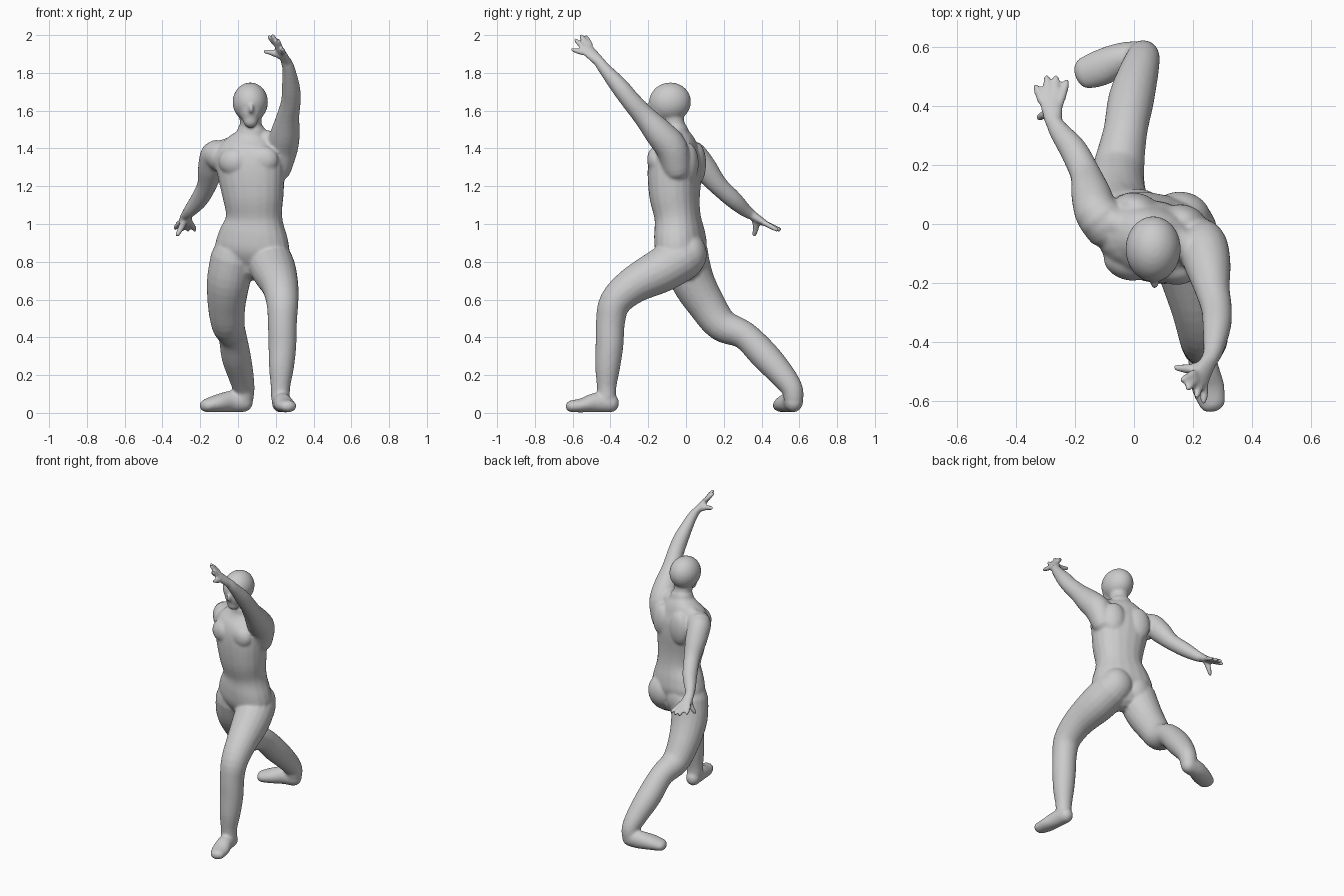
import bpy, bmesh
from math import sin, cos, pi
from mathutils import Vector, Matrix

bm = bmesh.new()
N = 20


def spline(rows, steps=4):
    """Catmull-Rom through rows of (x, y, z, side radius, up radius)."""
    p = [Vector(r) for r in rows]
    out = []
    for i in range(len(p) - 1):
        a, b, c, d = p[max(i - 1, 0)], p[i], p[i + 1], p[min(i + 2, len(p) - 1)]
        for k in range(steps):
            t = k / steps
            out.append(0.5 * (2 * b + (c - a) * t + (2 * a - 5 * b + 4 * c - d) * t * t
                              + (3 * b - a - 3 * c + d) * t ** 3))
    return out + [p[-1]]


def loft(rows, up=(1, 0, 0), power=1.0):
    """Closed, round-ended tube with elliptical sections."""
    rows = [r if len(r) == 5 else (*r, r[3]) for r in rows]
    pts = spline(rows)
    pos = [Vector(p[:3]) for p in pts]
    tan = [(pos[min(i + 1, len(pos) - 1)] - pos[max(i - 1, 0)]).normalized() for i in range(len(pos))]
    secs = [(c, t, p[3], p[4]) for c, t, p in zip(pos, tan, pts)]
    caps = [(sin(a), cos(a)) for a in (0.45, 0.9, 1.3)]
    c, t, r, s = secs[0]
    head = [(c - t * min(r, s) * e, t, r * f, s * f) for e, f in reversed(caps)]
    c, t, r, s = secs[-1]
    tail = [(c + t * min(r, s) * e, t, r * f, s * f) for e, f in caps]
    rings = []
    for c, t, r, s in head + secs + tail:
        side = t.cross(Vector(up)).normalized()
        u = side.cross(t)
        ring = []
        for k in range(N):
            x, y = cos(2 * pi * k / N), sin(2 * pi * k / N)
            x, y = [abs(v) ** power * (1 if v > 0 else -1) for v in (x, y)]
            ring.append(bm.verts.new(c + side * r * x + u * s * y))
        rings.append(ring)
    for a, b in zip(rings, rings[1:]):
        for k in range(N):
            bm.faces.new((a[k], a[k - 1], b[k - 1], b[k]))
    bm.faces.new(rings[0])
    bm.faces.new(rings[-1][::-1])


def ball(c, r, yaw=0.0, pitch=0.0):
    m = (Matrix.Translation(c) @ Matrix.Rotation(yaw, 4, 'Z')
         @ Matrix.Rotation(pitch, 4, 'X') @ Matrix.Diagonal((*r, 1)))
    bmesh.ops.create_uvsphere(bm, u_segments=24, v_segments=16, radius=1, matrix=m)


def hand(wrist, knuckle, spread, normal, tips, thumb):
    w, k, s = Vector(wrist), Vector(knuckle), Vector(spread)
    m = w.lerp(k, 0.5)
    loft([(*w, .03, .026), (*m, .036, .022), (*k, .042, .017)], normal)
    for i, tip in enumerate(tips):
        base, tip = k + s * (i - 1.5) / 1.5, Vector(tip)
        loft([(*base, .015), (*base.lerp(tip, .55), .014), (*base.lerp(tip, .88), .012)], (.5, 1, -.2))
    t = Vector(thumb)
    loft([(*w.lerp(k, .3), .02), (*m.lerp(t, .5), .017), (*m.lerp(t, .9), .013)], (.5, 1, -.2))


# torso, turned towards the raised arm
facing = (-.26, -.96, 0)
loft([(.07, -.01, .80, .17, .10), (.075, -.025, .87, .20, .128), (.08, -.035, .95, .183, .128),
      (.085, -.045, 1.04, .15, .118), (.08, -.06, 1.15, .163, .13), (.07, -.06, 1.27, .18, .138),
      (.06, -.055, 1.36, .185, .13), (.065, -.05, 1.43, .14, .10), (.07, -.055, 1.48, .078, .07)],
     facing, .9)
# chest, shoulder blades and buttocks
ball((-.02, -.13, 1.33), (.085, .06, .075), -.3)
ball((.13, -.15, 1.34), (.085, .055, .075), -.2)
ball((.01, .06, 1.32), (.075, .045, .11), -.2)
ball((.17, .01, 1.32), (.075, .055, .11), -.3)
ball((.155, .02, .84), (.105, .09, .11))
ball((.01, .035, .83), (.10, .085, .11))
# slopes between neck and shoulders
loft([(.06, -.04, 1.46, .05), (-.03, -.01, 1.42, .045), (-.11, .02, 1.385, .05)], (0, 0, 1))
loft([(.08, -.05, 1.46, .05), (.16, -.07, 1.44, .055), (.22, -.08, 1.43, .06)], (0, 0, 1))

# neck and head
loft([(.07, -.04, 1.44, .07), (.068, -.06, 1.51, .058), (.066, -.075, 1.58, .06)])
ball((.065, -.085, 1.645), (.094, .112, .104), 0, .15)
loft([(.066, -.115, 1.64, .075, .08), (.066, -.135, 1.585, .06, .062),
      (.066, -.145, 1.548, .04, .04)], (0, -1, 0))
ball((.07, -.2, 1.61), (.013, .02, .026))

# raised arm
loft([(.21, -.05, 1.30, .075), (.232, -.075, 1.40, .085), (.25, -.14, 1.48, .078),
      (.265, -.22, 1.57, .06), (.28, -.29, 1.65, .052), (.28, -.35, 1.725, .048),
      (.268, -.43, 1.82, .034), (.255, -.46, 1.86, .029)])
hand((.255, -.46, 1.86), (.22, -.53, 1.93), (.02, -.022, -.022), (-2.1, -.6, -1.5),
     [(.16, -.53, 1.995), (.18, -.56, 2.005), (.21, -.588, 1.98), (.235, -.605, 1.925)],
     (.135, -.485, 1.915))

# trailing arm
loft([(-.09, .0, 1.36, .085), (-.125, .035, 1.365, .075), (-.145, .10, 1.29, .068),
      (-.165, .17, 1.205, .052), (-.205, .25, 1.13, .047), (-.25, .31, 1.075, .036),
      (-.272, .345, 1.05, .028)])
hand((-.272, .345, 1.05), (-.28, .415, 1.005), (-.032, 0, 0), (0, .45, .9),
     [(-.225, .49, .965), (-.264, .505, .965), (-.296, .505, .967), (-.335, .47, .975)],
     (-.325, .36, .935))

# front leg and foot
loft([(.16, -.02, .82, .12), (.19, -.13, .755, .118), (.222, -.28, .675, .098),
      (.235, -.375, .585, .085), (.235, -.40, .48, .077), (.235, -.405, .36, .074),
      (.23, -.415, .24, .066), (.225, -.42, .14, .052), (.225, -.42, .08, .05)])
loft([(.225, -.40, .052, .046, .05), (.235, -.48, .054, .05, .052),
      (.25, -.55, .04, .056, .038), (.265, -.605, .035, .046, .032)], (0, 0, 1))

# back leg and foot
loft([(-.025, -.0, .82, .12), (-.05, .035, .70, .115), (-.06, .11, .57, .10),
      (-.052, .19, .465, .088), (-.03, .31, .41, .075), (-.01, .42, .30, .078),
      (.015, .51, .20, .068), (.03, .56, .13, .058), (.03, .57, .08, .053)])
loft([(.03, .57, .062, .05, .058), (-.04, .56, .06, .055, .057),
      (-.11, .53, .05, .062, .047), (-.165, .51, .039, .055, .036)], (0, 0, 1))

bmesh.ops.recalc_face_normals(bm, faces=bm.faces)
me = bpy.data.meshes.new("lunging_figure")
bm.to_mesh(me)
bm.free()
ob = bpy.data.objects.new("lunging_figure", me)
bpy.context.collection.objects.link(ob)

# fuse the parts into one smooth skin
rm = ob.modifiers.new("fuse", 'REMESH')
rm.mode = 'VOXEL'
rm.voxel_size = .008
rm.use_smooth_shade = True
sm = ob.modifiers.new("soften", 'SMOOTH')
sm.factor = .5
sm.iterations = 8
